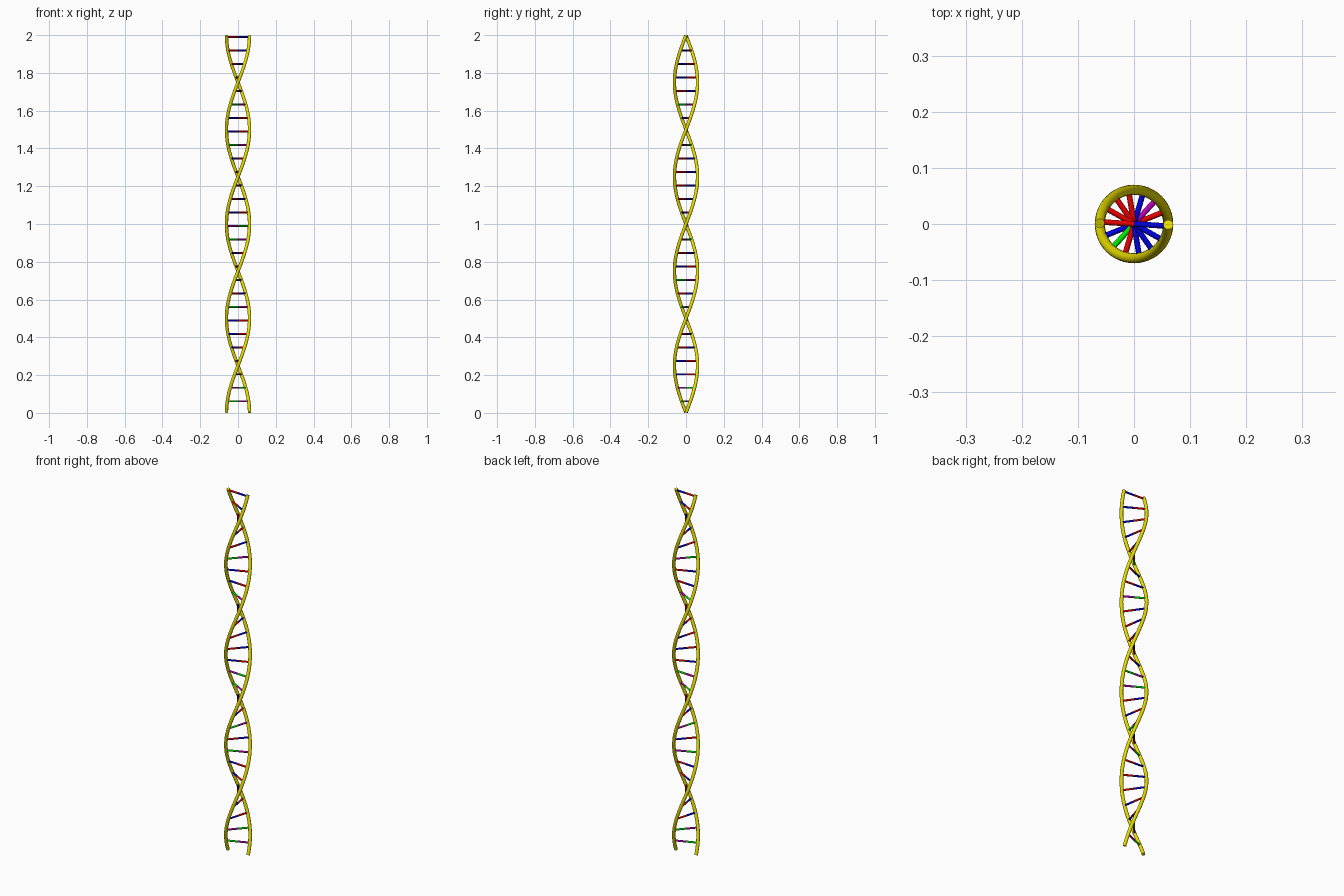
import bpy
from math import cos, sin, pi
from mathutils import Matrix, Vector

if "Cube" in bpy.data.objects:
    bpy.data.objects.remove(bpy.data.objects["Cube"])

R = 0.061       # helix radius
TUBE = 0.009    # strand thickness
Z0, Z1 = 0.003, 1.997


def material(name, rgb):
    m = bpy.data.materials.new(name)
    m.diffuse_color = (*rgb, 1)
    m.use_nodes = True
    m.node_tree.nodes["Principled BSDF"].inputs["Base Color"].default_value = m.diffuse_color
    return m


yellow = material("yellow", (0.8, 0.72, 0.0))
colours = {
    "R": material("red", (0.8, 0.0, 0.0)),
    "B": material("blue", (0.0, 0.0, 0.75)),
    "G": material("green", (0.0, 0.8, 0.0)),
    "P": material("purple", (0.5, 0.0, 0.5)),
}
partner = {"R": "B", "B": "R", "G": "P", "P": "G"}


# Two strands making two right-handed turns
def strand(name, phase, steps=96):
    cu = bpy.data.curves.new(name, "CURVE")
    cu.dimensions = "3D"
    cu.bevel_depth = TUBE
    cu.bevel_resolution = 4
    cu.use_fill_caps = True
    sp = cu.splines.new("POLY")
    sp.points.add(steps)
    for i, p in enumerate(sp.points):
        z = Z0 + (Z1 - Z0) * i / steps
        a = 2 * pi * z + phase
        p.co = (R * cos(a), R * sin(a), z, 1)
    sp.use_smooth = True
    cu.materials.append(yellow)
    ob = bpy.data.objects.new(name, cu)
    bpy.context.collection.objects.link(ob)


strand("strand_a", 0)
strand("strand_b", pi)


# One half-rung mesh per colour, lying along +x from the axis to the strand
def half_rung_mesh(key):
    bpy.ops.mesh.primitive_cylinder_add(vertices=12, radius=0.005, depth=R)
    ob = bpy.context.object
    ob.data.transform(Matrix.Translation((R / 2, 0, 0)) @ Matrix.Rotation(pi / 2, 4, "Y"))
    bpy.ops.object.shade_smooth_by_angle()
    me = ob.data
    me.materials.append(colours[key])
    bpy.data.objects.remove(ob)
    return me


meshes = {k: half_rung_mesh(k) for k in colours}


def half_rung(name, key, angle, z):
    ob = bpy.data.objects.new(name, meshes[key])
    ob.location = Vector((0, 0, z))
    ob.rotation_euler = (0, 0, angle)
    bpy.context.collection.objects.link(ob)


# Rungs from the top down; letters are the colour on strand a
for i, key in enumerate("BBBBRGB" "BGBBBBR" "GPRBGRG" "BBBRRGP"):
    z = 1.99 - i / 14
    a = 2 * pi * z
    half_rung(f"rung_{i + 1}_a", key, a, z)
    half_rung(f"rung_{i + 1}_b", partner[key], a + pi, z)
